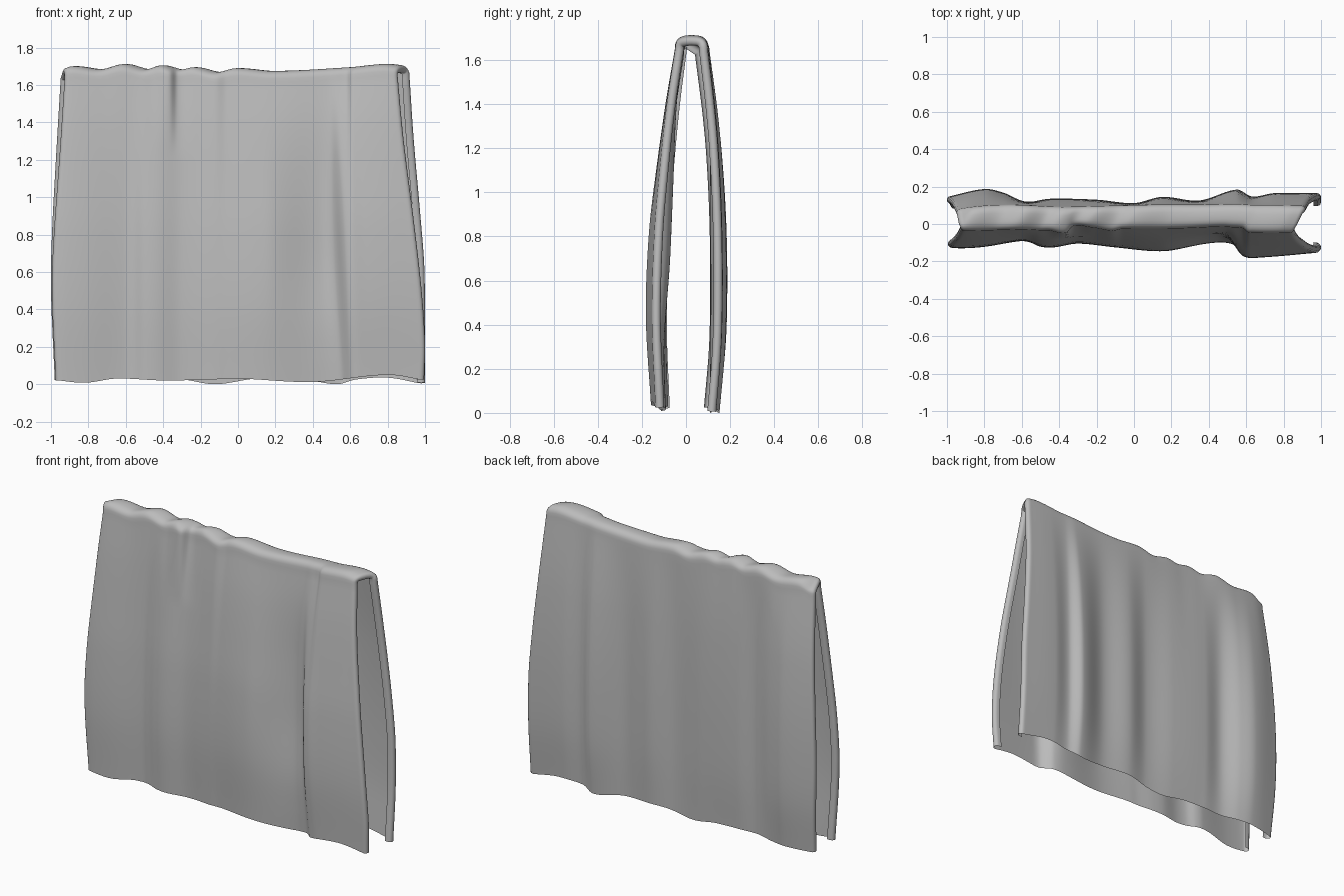
import bpy, bmesh, math
from mathutils import Vector

cube = bpy.data.objects.get("Cube")
if cube:
    bpy.data.objects.remove(cube, do_unlink=True)


def curve(*pts):
    """Smooth interpolating function through (position, value) points."""
    n = len(pts)

    def slope(i):
        a, b = pts[max(i - 1, 0)], pts[min(i + 1, n - 1)]
        return (b[1] - a[1]) / (b[0] - a[0])

    def value(x):
        x = min(max(x, pts[0][0]), pts[-1][0])
        i = 0
        while i < n - 2 and x > pts[i + 1][0]:
            i += 1
        (x0, a), (x1, b) = pts[i], pts[i + 1]
        h = x1 - x0
        t = (x - x0) / h
        s = t * t * (3 - 2 * t)
        return (a + (b - a) * s + h * t * (1 - t)
                * (slope(i) * (1 - t) - slope(i + 1) * t))
    return value


# Depth of the hanging folds along the width
front_fold = curve((-1, -.125), (-.92, -.13), (-.8, -.122), (-.61, -.092), (-.56, -.097),
                   (-.5, -.121), (-.43, -.125), (-.3, -.105), (-.1, -.125), (.15, -.145),
                   (.42, -.108), (.53, -.118), (.59, -.172), (.66, -.18), (1, -.152))
back_fold = curve((-1, .145), (-.8, .187), (-.7, .168), (-.58, .12), (-.45, .135),
                  (-.2, .13), (0, .112), (.15, .145), (.35, .126), (.55, .184),
                  (.63, .147), (.75, .165), (1, .165))

# Ridge: its two edges, its height and the hems below
front_ridge = curve((-1, -.03), (-.6, -.024), (-.4, -.026), (-.22, -.01), (-.12, -.028),
                    (-.06, -.016), (.3, -.012), (.5, -.004), (.58, -.006), (.615, -.033),
                    (1, -.035))
back_ridge = curve((-1, .06), (-.85, .085), (-.6, .1), (-.4, .088), (0, .1), (.5, .1), (1, .09))
ridge_top = curve((-.95, 1.665), (-.88, 1.7), (-.72, 1.685), (-.6, 1.712), (-.48, 1.685),
                  (-.4, 1.705), (-.3, 1.683), (-.22, 1.695), (-.1, 1.67), (0, 1.69),
                  (.2, 1.675), (.6, 1.695), (.8, 1.713), (.9, 1.7))
front_hem = curve((-1, .025), (-.82, .008), (-.65, .03), (-.4, .02), (-.15, .025), (0, .03),
                  (.4, .012), (.8, .05), (1, .02))
back_hem = curve((-1, .02), (-.6, .03), (-.3, .025), (-.12, 0), (.1, .03), (.35, .025),
                 (.53, 0), (.63, .025), (.8, .035), (.97, .005))

# Short pleat pinched into the top of the front
pleat = curve((-.5, 0), (-.45, 0), (-.365, -.016), (-.325, .016), (-.22, 0), (-.15, 0))

# Hollow beside the deep front fold, along the width and by height
hollow = curve((.1, 0), (.2, 0), (.45, .03), (.52, .025), (.58, 0), (.7, 0))
hollow_height = curve((.1, 0), (.3, .2), (.7, 1), (1.1, .9), (1.5, .1), (1.64, 0))

# How far each panel swings out, by height
front_swing = curve((0, .85), (.4, 1), (.8, .9), (1.1, .68), (1.4, .4), (1.64, .1))
back_swing = curve((0, .62), (.3, .93), (.6, 1), (.9, .93), (1.2, .72), (1.4, .48), (1.64, .1))

# Side edges, by height
front_left = curve((0, .995), (.2, 1), (.5, .98), (.9, .935), (1.3, .885), (1.68, .85))
back_left = curve((0, 1), (.6, .997), (.9, .975), (1.3, .94), (1.68, .915))
front_right = curve((0, -.975), (.5, -.995), (.8, -.985), (1.3, -.95), (1.68, -.925))
back_right = curve((0, -.98), (.5, -1), (.8, -.995), (1.2, -.975), (1.68, -.947))

COLS, ROWS, ARC = 180, 36, 14
SHOULDER = .06
ROLL = .02


def panel_point(u, i, left, right, fold, ridge, swing, hem):
    """Point on a hanging panel; row 0 is at the hem, the last at the shoulder."""
    t = i / ROWS
    z = 1.64 * t
    x = (right(z) + ROLL) * (1 - u) + (left(z) - ROLL) * u
    low, high = hem(x), ridge_top(x) - SHOULDER
    w = swing(z)
    return Vector((x, ridge(x) * (1 - w) + fold(x, z) * w, low + (high - low) * t))


def front_depth(x, z):
    """Front folds, slanting on the left half."""
    x += .08 * max(x, 0) * (z - .4)
    return front_fold(x) + hollow(x) * hollow_height(z)


def back_depth(x, z):
    return back_fold(x)


def column(u):
    """One strip of cloth from the front hem over the ridge to the back hem."""
    front = [panel_point(u, i, front_left, front_right, front_depth, front_ridge,
                         front_swing, front_hem) for i in range(ROWS + 1)]
    for i, p in enumerate(front):
        p.y += pleat(p.x) * max(0, i / ROWS - .75) / .25
    back = [panel_point(u, i, back_left, back_right, back_depth, back_ridge,
                        back_swing, back_hem) for i in range(ROWS + 1)]
    a, b = front[-1], back[-1]
    arc = []
    for i in range(1, ARC):
        angle = math.pi * i / ARC
        c = math.copysign(abs(math.cos(angle)) ** .75, math.cos(angle))
        p = a.lerp(b, (1 - c) / 2)
        p.z += (ridge_top(p.x + .04 * c) - p.z) * math.sin(angle) ** .75
        arc.append(p)
    return front + arc + back[::-1]


def rolled_edge(strip, side):
    """Strips that turn the side edge of the cloth round to the inside."""
    inward = []
    for j in range(len(strip)):
        d = strip[min(j + 1, len(strip) - 1)] - strip[max(j - 1, 0)]
        inward.append(Vector((0, d.z, -d.y)).normalized())
    strips = []
    for k in range(1, 7):
        a = math.pi * k / 6
        out = Vector((side * ROLL * math.sin(a), 0, 0))
        strips.append([p + out + n * ROLL * (1 - math.cos(a)) for p, n in zip(strip, inward)])
    tuck = Vector((-side * .02, 0, 0))
    strips.append([p + tuck for p in strips[-1]])
    return strips


# Draped cloth sheet with rolled side edges
strips = [column(i / COLS) for i in range(COLS + 1)]
strips = rolled_edge(strips[0], -1)[::-1] + strips + rolled_edge(strips[-1], 1)
bm = bmesh.new()
grid = [[bm.verts.new(p) for p in strip] for strip in strips]
for a, b in zip(grid, grid[1:]):
    for j in range(len(a) - 1):
        bm.faces.new((a[j], b[j], b[j + 1], a[j + 1]))
mesh = bpy.data.meshes.new("draped_towel")
bm.to_mesh(mesh)
bm.free()
towel = bpy.data.objects.new("draped_towel", mesh)
bpy.context.collection.objects.link(towel)

# Cloth colour
grey = bpy.data.materials.new("light_grey_cloth")
grey.use_nodes = True
grey.diffuse_color = (.5, .5, .5, 1)
grey.node_tree.nodes["Principled BSDF"].inputs["Base Color"].default_value = (.5, .5, .5, 1)
mesh.materials.append(grey)

bpy.context.view_layer.objects.active = towel
towel.select_set(True)
bpy.ops.object.shade_smooth_by_angle(angle=math.radians(50))
